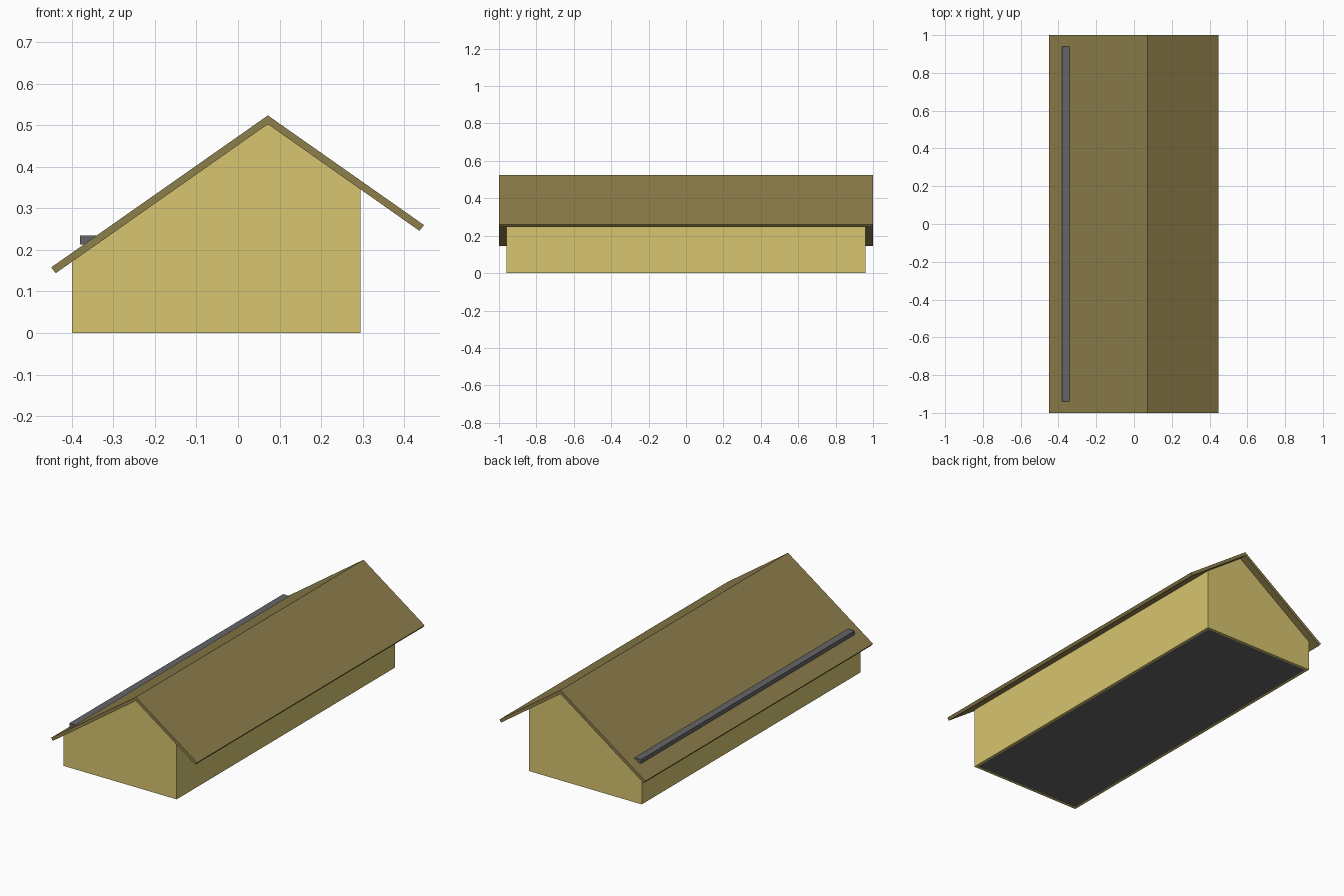
import bpy, bmesh

if "Cube" in bpy.data.objects:
    bpy.data.objects.remove(bpy.data.objects["Cube"])


def material(name, rgb):
    m = bpy.data.materials.new(name)
    m.diffuse_color = (*rgb, 1)
    m.use_nodes = True
    m.node_tree.nodes["Principled BSDF"].inputs["Base Color"].default_value = m.diffuse_color
    return m


def extrude_profile(name, pts, y, mat, open_bottom=False):
    """Extrude an x/z outline from -y to +y."""
    bm = bmesh.new()
    front = [bm.verts.new((x, -y, z)) for x, z in pts]
    back = [bm.verts.new((x, y, z)) for x, z in pts]
    bm.faces.new(front)
    bm.faces.new(back[::-1])
    n = len(pts)
    for i in range(n):
        j = (i + 1) % n
        bm.faces.new((front[j], front[i], back[i], back[j]))
    bmesh.ops.recalc_face_normals(bm, faces=bm.faces)
    if open_bottom:
        low = [f for f in bm.faces if all(abs(v.co.z) < 1e-6 for v in f.verts)]
        bmesh.ops.delete(bm, geom=low, context='FACES')
    me = bpy.data.meshes.new(name)
    bm.to_mesh(me)
    bm.free()
    ob = bpy.data.objects.new(name, me)
    bpy.context.collection.objects.link(ob)
    me.materials.append(mat)
    return ob


def rect(x0, x1, z0, z1):
    return [(x0, z0), (x1, z0), (x1, z1), (x0, z1)]


plaster = material("plaster", (0.68, 0.56, 0.16))
tile = material("roof_tile", (0.27, 0.21, 0.07))
grey = material("dark_grey", (0.13, 0.13, 0.14))

# walls: hollow gabled shell, open underneath
walls = extrude_profile("walls", [(-0.40, 0), (0.295, 0), (0.295, 0.347),
                                  (0.072, 0.503), (-0.40, 0.172)],
                        0.96, plaster, open_bottom=True)
shell = walls.modifiers.new("thickness", 'SOLIDIFY')
shell.thickness = 0.015
shell.offset = -1
shell.use_even_offset = True

# floor slab, flush with the underside of the walls
extrude_profile("floor", rect(-0.385, 0.28, 0, 0.02), 0.945, grey)

# asymmetric pitched roof
extrude_profile("roof", [(-0.45, 0.158), (-0.439, 0.144), (0.072, 0.503),
                         (0.437, 0.246), (0.448, 0.260), (0.072, 0.524)],
                1.0, tile)

# snow guard along the long slope
extrude_profile("snow_guard", rect(-0.38, -0.34, 0.213, 0.235), 0.94, grey)
